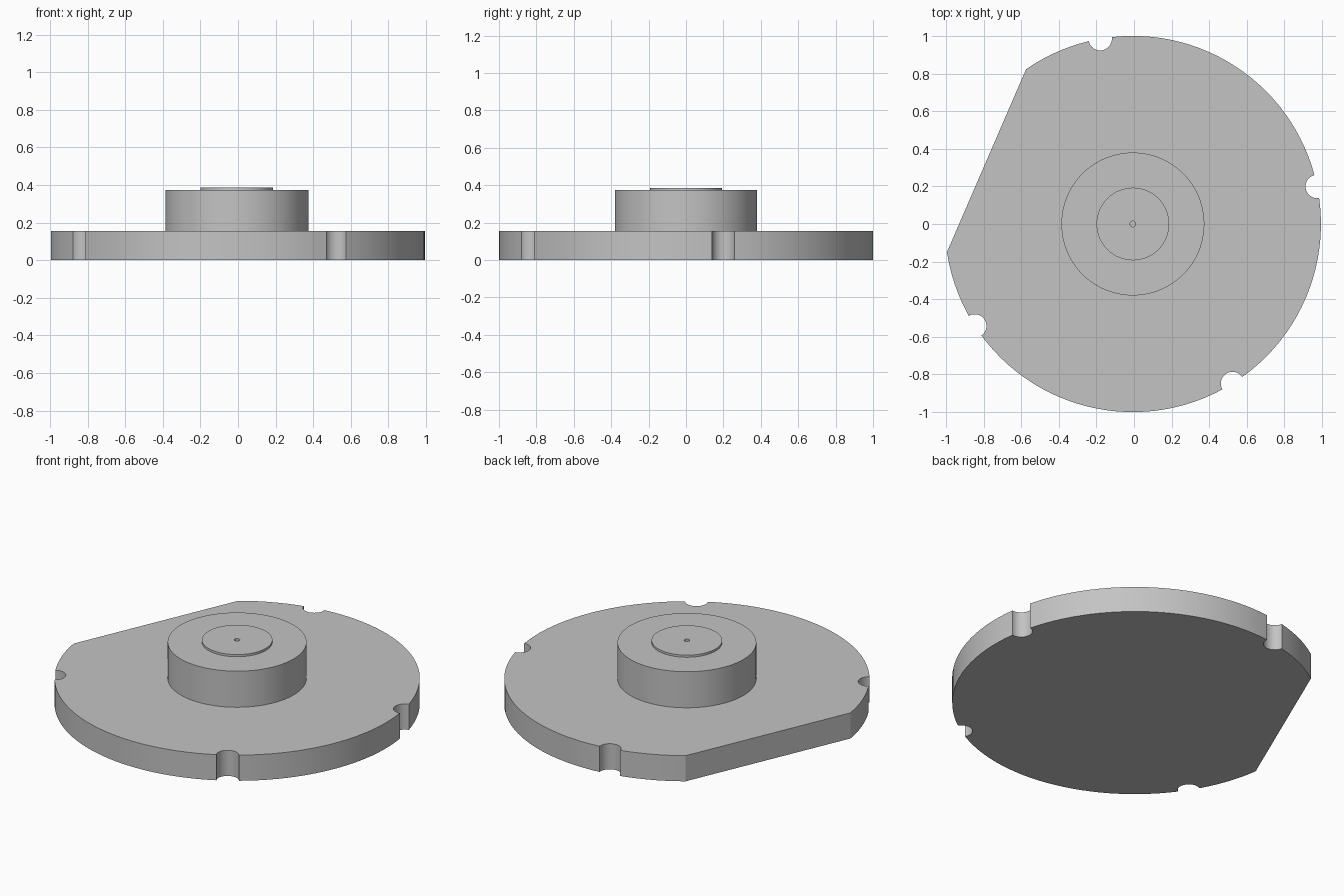
import bpy
import bmesh
from math import sin, cos, pi, radians, asin

if "Cube" in bpy.data.objects:
    bpy.data.objects.remove(bpy.data.objects["Cube"])

CENTRE_X = -0.006
PLATE_R, PLATE_TOP = 1.0, 0.155
HUB_R, HUB_TOP = 0.38, 0.373
BOSS_R, BOSS_TOP = 0.193, 0.386
HOLE_R, HOLE_DEPTH = 0.015, 0.06
NOTCH_R = 0.062
NOTCH_ANGLES = (-58, 11.5, 100, 212.8)
FLAT_START, FLAT_END = 124.6, 188.6

grey = bpy.data.materials.new("plain grey")
grey.use_nodes = True
colour = (0.55, 0.55, 0.55, 1)
grey.diffuse_color = colour
grey.node_tree.nodes["Principled BSDF"].inputs["Base Color"].default_value = colour


def finish(name, bm):
    bmesh.ops.recalc_face_normals(bm, faces=bm.faces)
    mesh = bpy.data.meshes.new(name)
    bm.to_mesh(mesh)
    bm.free()
    mesh.materials.append(grey)
    obj = bpy.data.objects.new(name, mesh)
    obj.location.x = CENTRE_X
    bpy.context.collection.objects.link(obj)
    bpy.ops.object.select_all(action='DESELECT')
    obj.select_set(True)
    bpy.context.view_layer.objects.active = obj
    bpy.ops.object.shade_smooth_by_angle(angle=radians(30))
    return obj


def arc(cx, cy, r, start, end, steps):
    angles = [start + (end - start) * i / steps for i in range(steps + 1)]
    return [(cx + r * cos(a), cy + r * sin(a)) for a in angles]


def lathe(name, profile, steps=96):
    bm = bmesh.new()
    verts = [bm.verts.new((r, 0, z)) for r, z in profile]
    edges = [bm.edges.new(pair) for pair in zip(verts, verts[1:])]
    bmesh.ops.spin(bm, geom=verts + edges, cent=(0, 0, 0), axis=(0, 0, 1),
                   angle=2 * pi, steps=steps, use_duplicate=False)
    bmesh.ops.remove_doubles(bm, verts=bm.verts, dist=0.0001)
    return finish(name, bm)


# Mounting plate: rim arcs joined by round notches and one straight flat
half = 2 * asin(NOTCH_R / (2 * PLATE_R))
gaps = [(radians(a) - half, radians(a) + half, radians(a)) for a in NOTCH_ANGLES]
gaps.append((radians(FLAT_START), radians(FLAT_END), None))
gaps.sort()
outline = []
for i, (start, end, middle) in enumerate(gaps):
    if middle is not None:
        notch = arc(PLATE_R * cos(middle), PLATE_R * sin(middle), NOTCH_R,
                    middle - pi / 2 - half / 2, middle - 3 * pi / 2 + half / 2, 20)
        outline += notch[1:-1]
    following = gaps[i + 1][0] if i + 1 < len(gaps) else gaps[0][0] + 2 * pi
    outline += arc(0, 0, PLATE_R, end, following, max(2, int((following - end) / radians(3))))

bm = bmesh.new()
base = bm.faces.new([bm.verts.new((x, y, 0)) for x, y in outline])
raised = bmesh.ops.extrude_face_region(bm, geom=[base], use_keep_orig=True)["geom"]
bmesh.ops.translate(bm, vec=(0, 0, PLATE_TOP),
                    verts=[v for v in raised if isinstance(v, bmesh.types.BMVert)])
finish("mounting_plate", bm)

# Hub with a raised boss and a small blind centre hole
lathe("hub", [(HUB_R, PLATE_TOP - 0.005), (HUB_R, HUB_TOP),
              (BOSS_R, HUB_TOP), (BOSS_R, BOSS_TOP),
              (HOLE_R, BOSS_TOP), (HOLE_R, BOSS_TOP - HOLE_DEPTH),
              (0, BOSS_TOP - HOLE_DEPTH)])
